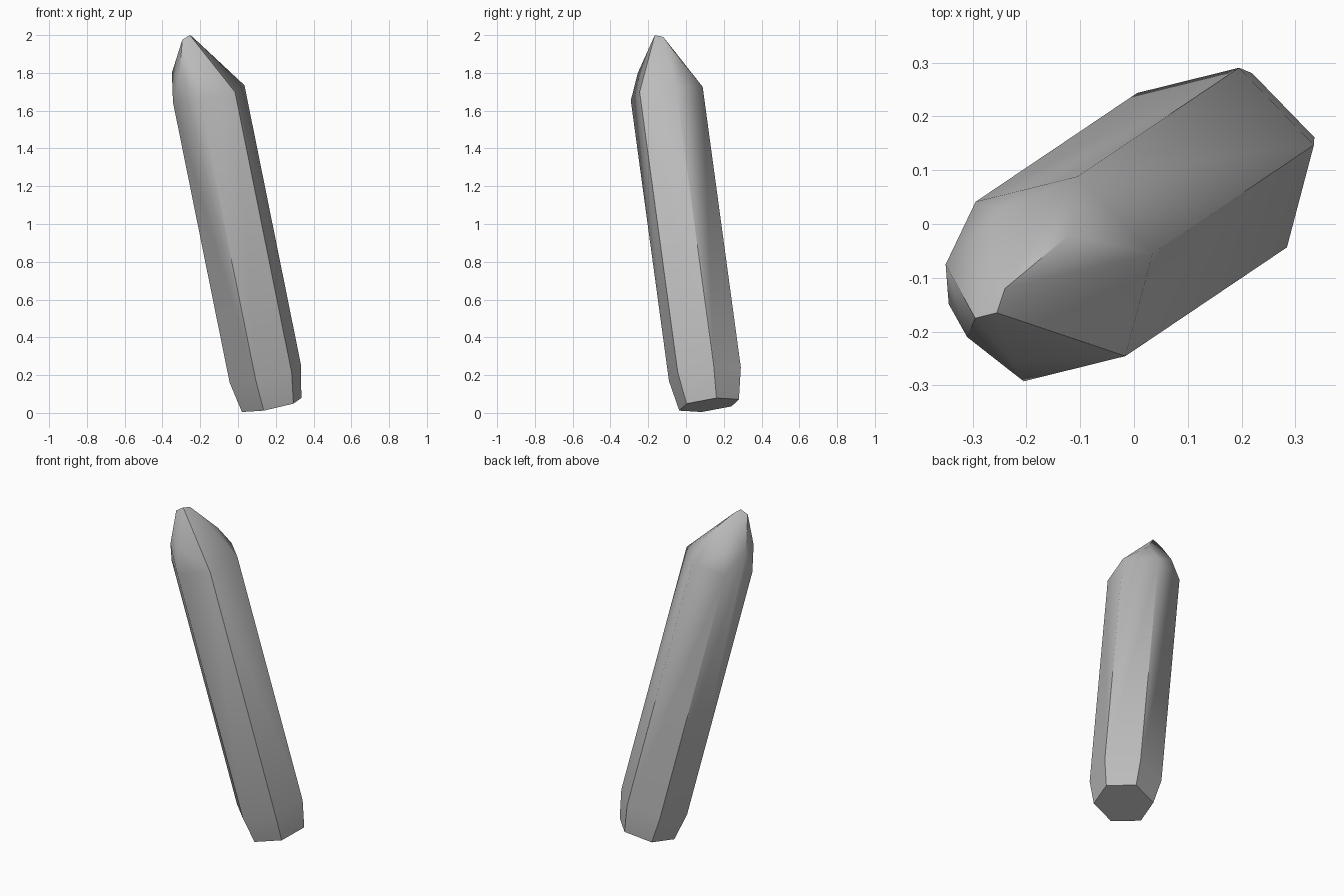
import bpy
import bmesh
import math
from mathutils import Vector, Quaternion

default_cube = bpy.data.objects.get("Cube")
if default_cube:
    bpy.data.objects.remove(default_cube, do_unlink=True)

# Leaning axis of the crystal and the direction of one prism corner
shaft_bottom = Vector((0.145, 0.10, 0.205))
shaft_top = Vector((-0.155, -0.102, 1.69))
axis = (shaft_top - shaft_bottom).normalized()
corner = Vector((0.19, 0.047, 0.045))
corner = (corner - axis * corner.dot(axis)).normalized()


def hexagon(center, radius):
    """Six corners of a ring square to the axis."""
    return [center + Quaternion(axis, math.radians(60 * i)) @ corner * radius
            for i in range(6)]


# Narrowed foot and straight hexagonal shaft
points = hexagon(shaft_bottom - axis * 0.168, 0.166)
points += hexagon(shaft_bottom, 0.2)
points += hexagon(shaft_top, 0.2)

# Uneven, broken facets of the tip
points += [Vector(p) for p in (
    (-0.255, -0.165, 2.0),
    (-0.24, -0.12, 1.99),
    (-0.295, -0.175, 1.975),
    (-0.265, -0.08, 1.933),
    (-0.12, -0.02, 1.855),
    (-0.25, 0.025, 1.80),
    (-0.35, -0.075, 1.80),
    (-0.31, -0.21, 1.78),
    (-0.225, -0.255, 1.80),
)]

# Convex skin around all corners
bm = bmesh.new()
for point in points:
    bm.verts.new(point)
hull = bmesh.ops.convex_hull(bm, input=bm.verts[:])
loose = [v for v in bm.verts if not v.link_faces]
bmesh.ops.delete(bm, geom=loose, context='VERTS')
bmesh.ops.dissolve_limit(bm, angle_limit=math.radians(1.5),
                         verts=bm.verts[:], edges=bm.edges[:])
bmesh.ops.recalc_face_normals(bm, faces=bm.faces[:])
mesh = bpy.data.meshes.new("crystal_shard")
bm.to_mesh(mesh)
bm.free()

crystal = bpy.data.objects.new("crystal_shard", mesh)
bpy.context.collection.objects.link(crystal)

# Plain grey stone
stone = bpy.data.materials.new("grey_crystal")
stone.use_nodes = True
grey = (0.5, 0.5, 0.5, 1.0)
stone.diffuse_color = grey
stone.node_tree.nodes["Principled BSDF"].inputs["Base Color"].default_value = grey
mesh.materials.append(stone)

# Soft tip and foot, crisp long edges
bpy.ops.object.select_all(action='DESELECT')
crystal.select_set(True)
bpy.context.view_layer.objects.active = crystal
bpy.ops.object.shade_smooth_by_angle(angle=math.radians(40))
